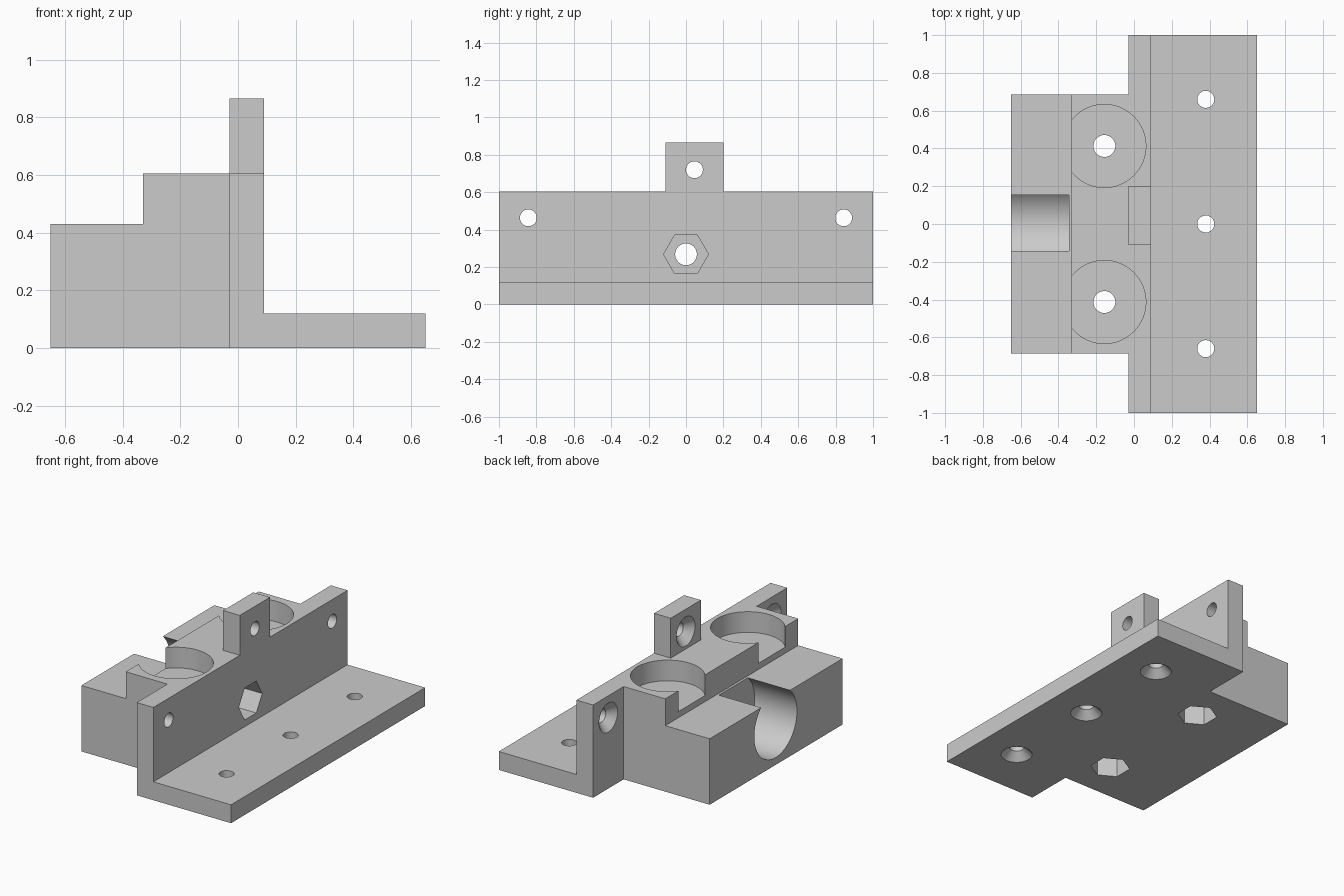
import bpy, bmesh, math
from mathutils import Vector, Matrix

cube = bpy.data.objects.get("Cube")
if cube:
    bpy.data.objects.remove(cube, do_unlink=True)

grey = bpy.data.materials.new("plain grey")
grey.use_nodes = True
colour = (0.6, 0.6, 0.6, 1)
grey.diffuse_color = colour
grey.node_tree.nodes["Principled BSDF"].inputs["Base Color"].default_value = colour


def make(name, bm):
    bmesh.ops.recalc_face_normals(bm, faces=bm.faces)
    mesh = bpy.data.meshes.new(name)
    bm.to_mesh(mesh)
    bm.free()
    mesh.materials.append(grey)
    ob = bpy.data.objects.new(name, mesh)
    bpy.context.collection.objects.link(ob)
    return ob


def prism(name, points, depth):
    """Closed profile of 3D points, extruded by a vector."""
    bm = bmesh.new()
    face = bm.faces.new([bm.verts.new(p) for p in points])
    out = bmesh.ops.extrude_face_region(bm, geom=[face])
    moved = [g for g in out["geom"] if isinstance(g, bmesh.types.BMVert)]
    bmesh.ops.translate(bm, verts=moved, vec=depth)
    return make(name, bm)


def cone(name, start, end, r1, r2=None, sides=64, turn=0):
    """Cylinder, cone or hexagonal prism between two points."""
    a, b = Vector(start), Vector(end)
    d = b - a
    rot = d.to_track_quat("Z", "Y").to_matrix().to_4x4()
    bm = bmesh.new()
    bmesh.ops.create_cone(
        bm, cap_ends=True, segments=sides, radius1=r1,
        radius2=r1 if r2 is None else r2, depth=d.length,
        matrix=Matrix.Translation((a + b) / 2) @ rot @ Matrix.Rotation(turn, 4, "Z"))
    return make(name, bm)


def combine(body, tool, operation):
    mod = body.modifiers.new("combine", "BOOLEAN")
    mod.operation, mod.solver, mod.object = operation, "EXACT", tool
    bpy.context.view_layer.update()
    graph = bpy.context.evaluated_depsgraph_get()
    mesh = bpy.data.meshes.new_from_object(body.evaluated_get(graph))
    body.modifiers.clear()
    body.data = mesh
    bpy.data.objects.remove(tool, do_unlink=True)


def cut(body, *args, **kw):
    combine(body, cone("cutter", *args, **kw), "DIFFERENCE")


BACK, FRONT, TOP = -0.03, 0.09, 0.605

# Upright wall with its raised tab
wall = [(-1, 0), (1, 0), (1, TOP), (0.2, TOP), (0.2, 0.865),
        (-0.11, 0.865), (-0.11, TOP), (-1, TOP)]
body = prism("mounting_bracket", [(BACK, y, z) for y, z in wall], (FRONT - BACK, 0, 0))

# Flange, and stepped block behind the wall
flange = [(0.03, 0), (0.65, 0), (0.65, 0.12), (0.03, 0.12)]
combine(body, prism("flange", [(x, -1, z) for x, z in flange], (0, 2, 0)), "UNION")
block = [(-0.65, 0), (0, 0), (0, TOP), (-0.33, TOP), (-0.33, 0.43), (-0.65, 0.43)]
combine(body, prism("block", [(x, -0.685, z) for x, z in block], (0, 1.37, 0)), "UNION")

# Round pockets with bolt holes and nut traps beneath
for y in (-0.413, 0.413):
    x = -0.157
    cut(body, (x, y, 0.47), (x, y, 0.8), 0.22)
    cut(body, (x, y, -0.1), (x, y, 0.7), 0.058)
    cut(body, (x, y, -0.1), (x, y, 0.2), 0.12, sides=6, turn=math.pi / 2 if abs(
        (Vector((0, 0, 1)).to_track_quat("Z", "Y") @ Vector((1, 0, 0))).x) < 0.5 else 0)

# Horizontal channel, bolt hole and nut trap
cut(body, (-0.8, 0.005, 0.268), (-0.345, 0.005, 0.268), 0.22)
cut(body, (-0.5, 0, 0.268), (0.2, 0, 0.268), 0.058)
hexagon = [(0.12 * math.cos(i * math.pi / 3), 0.12 * math.sin(i * math.pi / 3))
           for i in range(6)]
combine(body, prism("nut_trap", [(-0.11, u, 0.268 + v) for u, v in hexagon],
                    (0.3, 0, 0)), "DIFFERENCE")

# Screw holes: wall and tab, countersunk at the back
for y, z in ((-0.843, 0.463), (0.843, 0.463), (0.045, 0.72)):
    cut(body, (-0.2, y, z), (0.2, y, z), 0.045)
    cut(body, (BACK - 0.01, y, z), (BACK + 0.05, y, z), 0.105, 0.045)

# Screw holes: flange, countersunk underneath
for y in (-0.66, 0, 0.66):
    cut(body, (0.38, y, -0.1), (0.38, y, 0.3), 0.045)
    cut(body, (0.38, y, -0.01), (0.38, y, 0.05), 0.105, 0.045)

body.name = "mounting_bracket"
bpy.ops.object.select_all(action="DESELECT")
body.select_set(True)
bpy.context.view_layer.objects.active = body
bpy.ops.object.shade_smooth_by_angle(angle=math.radians(25))
